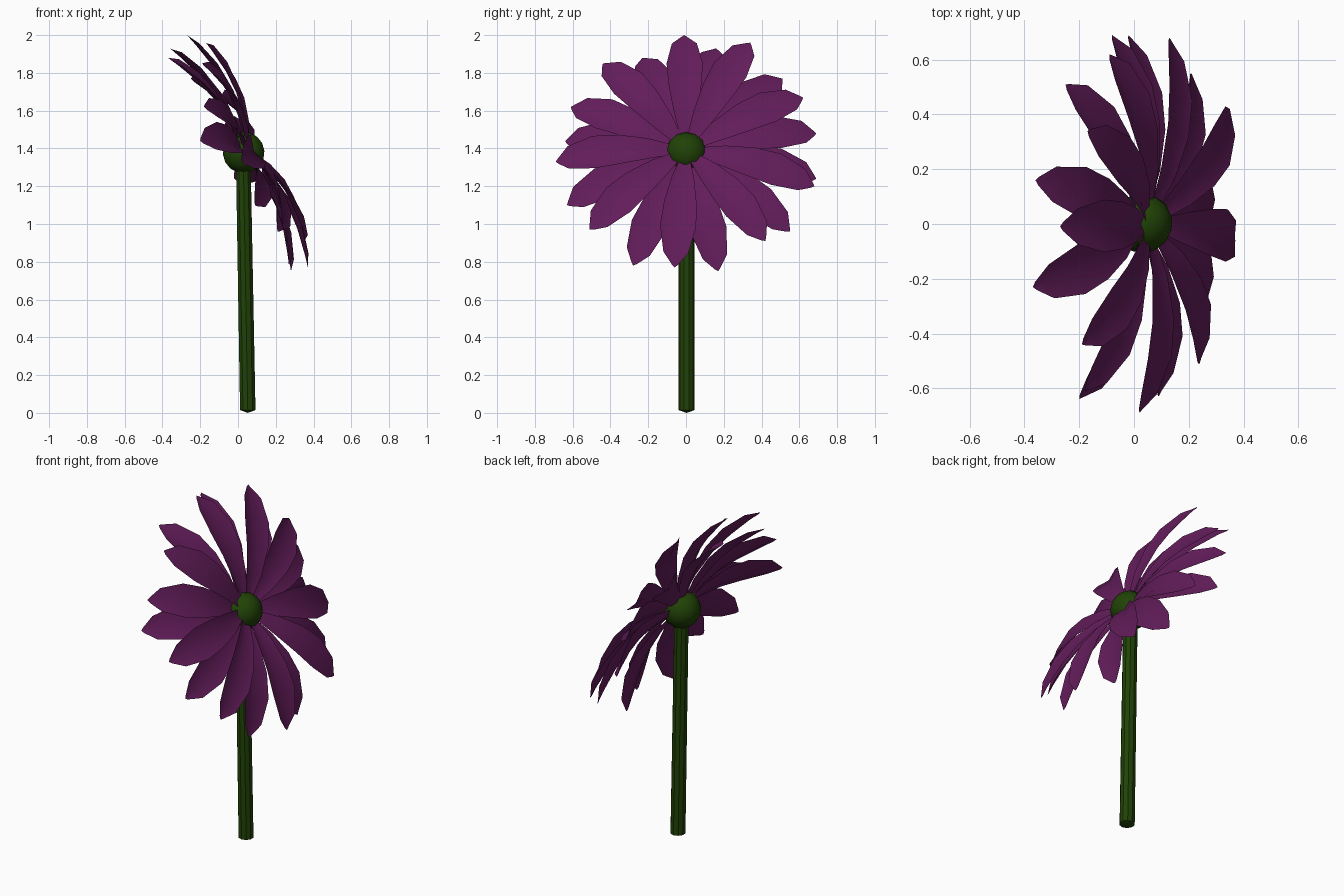
import bpy
import bmesh
import math
from mathutils import Vector, Matrix

if "Cube" in bpy.data.objects:
    bpy.data.objects.remove(bpy.data.objects["Cube"], do_unlink=True)


def make_material(name, colour):
    mat = bpy.data.materials.new(name)
    mat.use_nodes = True
    mat.diffuse_color = (*colour, 1)
    mat.node_tree.nodes["Principled BSDF"].inputs["Base Color"].default_value = (*colour, 1)
    return mat


def make_object(name, bm, material, smooth_angle):
    mesh = bpy.data.meshes.new(name)
    bm.to_mesh(mesh)
    bm.free()
    mesh.materials.append(material)
    obj = bpy.data.objects.new(name, mesh)
    bpy.context.collection.objects.link(obj)
    bpy.ops.object.select_all(action="DESELECT")
    obj.select_set(True)
    bpy.context.view_layer.objects.active = obj
    bpy.ops.object.shade_smooth_by_angle(angle=math.radians(smooth_angle))
    return obj


purple = make_material("petal purple", (0.122, 0.012, 0.102))
green = make_material("stem green", (0.015, 0.055, 0.002))

# The bloom leans back so that it looks along +x and slightly upwards
tilt = math.radians(27)
facing = Vector((math.cos(tilt), 0, math.sin(tilt)))
heart = Vector((0.05, 0, 1.39))

# Petal outline: share of the length, half width
OUTLINE = [(0.08, 0.025), (0.28, 0.06), (0.5, 0.086),
           (0.7, 0.096), (0.9, 0.066), (1.0, 0.016)]

# Petal tips, going round the bloom from the top
TIPS = [(-0.27, -0.01, 2), (-0.36, 0.16, 1.93), (-0.17, 0.34, 1.96),
        (-0.25, 0.51, 1.77), (-0.09, 0.62, 1.67), (-0.08, 0.69, 1.48),
        (-0.02, 0.69, 1.24), (0.13, 0.68, 1.2), (0.21, 0.55, 0.96),
        (0.35, 0.42, 0.91), (0.28, 0.17, 0.75), (0.37, -0.06, 0.77),
        (0.27, -0.28, 0.78), (0.24, -0.51, 0.97), (0.09, -0.63, 1.1),
        (0.02, -0.69, 1.33), (-0.2, -0.64, 1.44), (-0.18, -0.61, 1.62),
        (-0.19, -0.44, 1.85), (-0.37, -0.23, 1.88)]


def make_petal(number, tip):
    tip = Vector(tip)
    # Petals whose tips lie far back belong to the rear ring
    behind = (tip - heart).dot(facing) < -0.08
    base = heart - facing * (0.025 if behind else 0)
    length = tip - base
    side = facing.cross(length).normalized()
    up = length.cross(side).normalized()
    bm = bmesh.new()
    rows = []
    for t, half in OUTLINE:
        # Arched along its length, with both edges cupped forwards
        arch = up * 0.055 * math.sin(math.pi * t)
        middle = base + length * t + arch
        edge = middle + up * half * 0.3
        if t == 1:
            edge -= length * 0.02
        rows.append([bm.verts.new(p) for p in
                     (edge - side * half, middle, edge + side * half)])
    for a, b in zip(rows, rows[1:]):
        for i in range(2):
            bm.faces.new((a[i], b[i], b[i + 1], a[i + 1]))
    bm.normal_update()
    if sum(f.normal.dot(up) for f in bm.faces) < 0:
        bmesh.ops.reverse_faces(bm, faces=bm.faces)
    make_object(f"petal_{number}", bm, purple, 60)


for number, tip in enumerate(TIPS, 1):
    make_petal(number, tip)

# Round flower centre, poles along the facing direction
bm = bmesh.new()
turn = facing.to_track_quat("Z", "Y").to_matrix().to_4x4()
bmesh.ops.create_uvsphere(bm, u_segments=12, v_segments=8, radius=0.11,
                          matrix=Matrix.Translation((0.03, 0.003, 1.378)) @ turn)
make_object("flower_centre", bm, green, 60)

# Ten-sided stem, leaning a little, with a shallow domed foot
bm = bmesh.new()
bmesh.ops.create_cone(bm, cap_ends=True, segments=10, radius1=0.043, radius2=0.041, depth=1.3)
foot = min(bm.faces, key=lambda f: f.calc_center_median().z)
point = bmesh.ops.poke(bm, faces=[foot])["verts"][0]
point.co.z -= 0.015
for v in bm.verts:
    v.co.z += 0.665
    v.co.y += 0.003
    v.co.x += 0.052 - 0.018 * v.co.z
make_object("stem", bm, green, 30)
